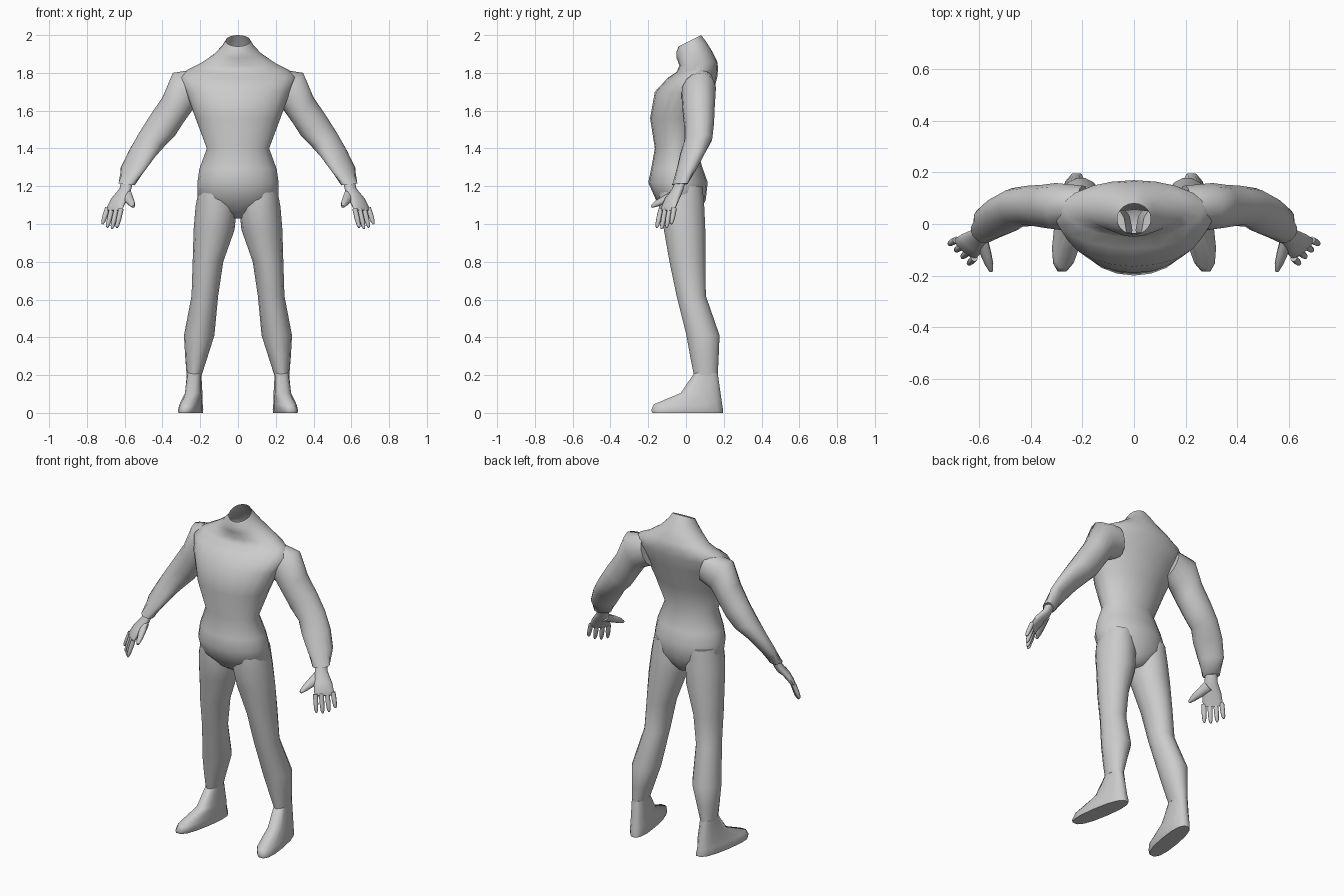
import bpy, bmesh, math
from mathutils import Vector as V

if "Cube" in bpy.data.objects:
    bpy.data.objects.remove(bpy.data.objects["Cube"])

skin = bpy.data.materials.new("plain_grey")
skin.use_nodes = True
GREY = (0.6, 0.6, 0.6, 1)
skin.diffuse_color = GREY
skin.node_tree.nodes["Principled BSDF"].inputs["Base Color"].default_value = GREY


def loft(name, rings, sides, cap_start=True, cap_end=True, mirror=True, power=1.0, skew=None):
    """Skin a tube over rings given as (centre, half axis a, half axis b)."""
    bm = bmesh.new()
    loops = []
    for c, a, b in rings:
        loop = []
        for i in range(sides):
            t = 2 * math.pi * i / sides
            ca, sb = [math.copysign(abs(f) ** power, f) for f in (math.cos(t), math.sin(t))]
            p = V(c) + V(a) * ca + V(b) * sb
            loop.append(bm.verts.new(skew(p) if skew else p))
        loops.append(loop)
    for lo, hi in zip(loops, loops[1:]):
        for i in range(sides):
            j = (i + 1) % sides
            bm.faces.new((lo[i], lo[j], hi[j], hi[i]))
    if cap_start:
        bm.faces.new(loops[0][::-1])
    if cap_end:
        bm.faces.new(loops[-1])
    bmesh.ops.recalc_face_normals(bm, faces=bm.faces)
    mesh = bpy.data.meshes.new(name)
    bm.to_mesh(mesh)
    bm.free()
    mesh.materials.append(skin)
    ob = bpy.data.objects.new(name, mesh)
    bpy.context.collection.objects.link(ob)
    bpy.ops.object.select_all(action="DESELECT")
    ob.select_set(True)
    bpy.context.view_layer.objects.active = ob
    bpy.ops.object.shade_smooth_by_angle(angle=math.radians(65))
    if mirror:
        ob.modifiers.new("Mirror", "MIRROR").use_mirror_merge = False
    return ob


def level(z, x0, x1, front, back, tilt=0):
    """Ring spanning x0..x1 and front..back at height z, raised at the back by tilt."""
    return (((x0 + x1) / 2, (front + back) / 2, z),
            ((x1 - x0) / 2, 0, 0), (0, (back - front) / 2, tilt))


def across(outer, inner, depth, lean=0):
    """Ring spanning two opposite points, with a half depth towards the back."""
    o, i = V(outer), V(inner)
    return ((o + i) / 2, (o - i) / 2, (lean, depth, 0))


# Torso from crotch to open neck: height, half width, front, back, tilt
torso = [
    (1.03, .04, -.05, .05, 0), (1.07, .12, -.11, .08, 0), (1.13, .215, -.16, .105, 0),
    (1.22, .215, -.20, .115, 0), (1.29, .205, -.185, .09, 0), (1.40, .165, -.165, .055, 0),
    (1.56, .225, -.19, .10, 0), (1.70, .275, -.165, .145, 0), (1.775, .31, -.095, .165, 0),
    (1.815, .27, -.05, .17, .01), (1.85, .20, -.035, .165, .012), (1.90, .125, -.05, .135, .02),
    (1.94, .085, -.05, .105, .028), (1.97, .065, -.04, .08, .03)]
loft("torso", [level(z, -w, w, f, b, t) for z, w, f, b, t in torso], 20,
     cap_end=False, mirror=False)

# Legs from hip to ankle: height, inner x, outer x, front, back
leg = [
    (1.20, .03, .205, -.14, .09), (1.09, .006, .225, -.145, .10), (.97, .018, .235, -.12, .105),
    (.80, .078, .24, -.09, .105), (.62, .105, .246, -.052, .107), (.41, .125, .286, 0, .18),
    (.30, .16, .28, .02, .175), (.20, .192, .272, .04, .17)]
loft("leg", [level(*r) for r in leg], 14)

# Feet, turned outwards
foot = [(.21, .194, .27, .042, .169), (.105, .19, .282, -.03, .185),
        (.045, .188, .296, -.175, .195), (.015, .186, .30, -.188, .2), (0, .19, .296, -.182, .2)]
loft("foot", [level(*r) for r in foot], 14, power=.8,
     skew=lambda p: V((p.x - .16 * (p.y - .06) * (1 - p.z / .21), p.y, p.z)))

# Arms from inside the shoulder to the cuff
arm = [
    across((.22, .08, 1.82), (.17, .07, 1.64), .075),
    across((.345, .075, 1.80), (.24, .06, 1.605), .092),
    across((.40, .075, 1.67), (.29, .06, 1.535), .085),
    across((.465, .08, 1.575), (.335, .06, 1.465), .078),
    across((.525, .075, 1.48), (.39, .055, 1.41), .074),
    across((.575, .045, 1.39), (.44, .025, 1.355), .066, .02),
    across((.618, .015, 1.30), (.50, -.01, 1.275), .052, .02),
    across((.632, -.01, 1.215), (.546, -.055, 1.205), .036, -.012)]
loft("arm", arm, 14)

# Hands: palm, four fingers and thumb
SPREAD = V((.75, .66, 0))
AXIS = V((.07, -.06, -.13)).normalized()
FLAT = SPREAD.cross(AXIS).normalized()
palm = [((.588, -.032, 1.22), .034, .026), ((.598, -.045, 1.18), .036, .024),
        ((.63, -.075, 1.13), .052, .022), ((.652, -.094, 1.085), .056, .017),
        ((.658, -.099, 1.068), .052, .012)]
loft("palm", [(c, SPREAD * w, FLAT * h) for c, w, h in palm], 12)


def digit(name, base, tip, radius):
    base, tip = V(base), V(tip)
    d = (tip - base).normalized()
    side = (SPREAD - d * SPREAD.dot(d)).normalized()
    up = d.cross(side)
    steps = [(0, 1), (.5, 1), (.85, .8), (1, .35)]
    loft(name, [(base.lerp(tip, t), side * radius * s, up * radius * s) for t, s in steps], 8)


for k, (name, drop) in enumerate([("index", 0), ("middle", -.008), ("ring", -.003), ("little", .015)]):
    f = k / 3
    base = V((.619, -.132, 1.08)).lerp(V((.69, -.062, 1.085)), f)
    tip = V((.642, -.155, .98)).lerp(V((.718, -.078, .985)), f) + V((0, 0, drop))
    digit(name + "_finger", base, tip, .0135)


def thumb_ring(c, w, h):
    d = V((-.03, -.115, -.06)).normalized()
    side = d.cross(FLAT).normalized()
    return (c, side * w, d.cross(side) * h)


loft("thumb", [thumb_ring((.594, -.06, 1.155), .034, .02), thumb_ring((.575, -.115, 1.128), .025, .018),
               thumb_ring((.562, -.155, 1.108), .018, .015), thumb_ring((.554, -.183, 1.092), .008, .007)], 8)
